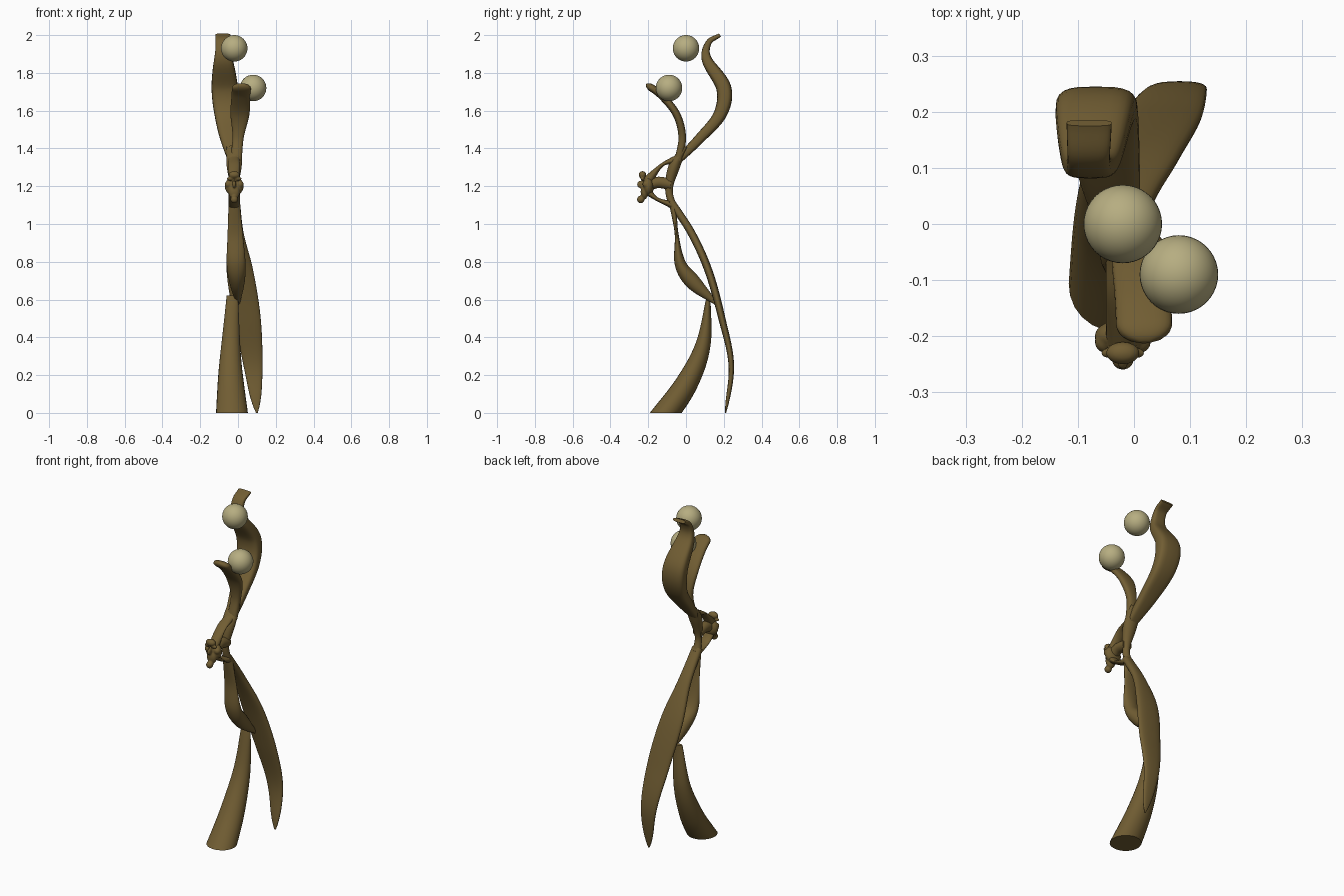
import bpy, bmesh, math
from mathutils import Vector, Matrix

if "Cube" in bpy.data.objects:
    bpy.data.objects.remove(bpy.data.objects["Cube"])


def material(name, red, green, blue):
    mat = bpy.data.materials.new(name)
    mat.use_nodes = True
    color = (red, green, blue, 1)
    mat.diffuse_color = color
    mat.node_tree.nodes["Principled BSDF"].inputs["Base Color"].default_value = color
    return mat


bronze = material("bronze brown", .165, .11, .033)
cream = material("pale cream", .47, .42, .22)


def finish(name, bm, mat):
    """Turn the bmesh into a smooth-shaded object with one material."""
    bmesh.ops.recalc_face_normals(bm, faces=bm.faces)
    mesh = bpy.data.meshes.new(name)
    bm.to_mesh(mesh)
    bm.free()
    mesh.materials.append(mat)
    ob = bpy.data.objects.new(name, mesh)
    bpy.context.collection.objects.link(ob)
    bpy.ops.object.select_all(action="DESELECT")
    ob.select_set(True)
    bpy.context.view_layer.objects.active = ob
    bpy.ops.object.shade_smooth_by_angle(angle=math.radians(50))
    return ob


def ball(bm, center, size):
    """Add an ellipsoid to the bmesh."""
    place = Matrix.Translation(center) @ Matrix.Diagonal(Vector(size).to_4d())
    bmesh.ops.create_uvsphere(bm, u_segments=40, v_segments=20, radius=1, matrix=place)


def spline(keys, t):
    """Catmull-Rom value at t in a list of evenly spaced keys."""
    padded = [keys[0] * 2 - keys[1], *keys, keys[-1] * 2 - keys[-2]]
    place = t * (len(keys) - 1)
    first = min(int(place), len(keys) - 2)
    u = place - first
    before, start, end, after = padded[first:first + 4]
    lead, trail = (end - before) / 2, (after - start) / 2
    ease = u * u * (3 - 2 * u)
    return (start * (1 - ease) + end * ease
            + lead * (u * (1 - u) ** 2) - trail * (u * u * (1 - u)))


def rounded(value, power):
    return math.copysign(abs(value) ** power, value)


def ribbon(name, side_path, sideways, width, thickness, power=1.0, round_tip=False):
    """Sweep a superellipse along a side path; the other lists vary along it."""
    steps, sides = 48, 24
    path = [Vector(point) for point in side_path]
    centers = []
    for i in range(steps + 1):
        y, z = spline(path, i / steps)
        centers.append(Vector((spline(sideways, i / steps), y, z)))
    bm = bmesh.new()
    rings = []
    for i, center in enumerate(centers):
        t = i / steps
        tangent = (centers[min(i + 1, steps)] - centers[max(i - 1, 0)]).normalized()
        across = (Vector((1, 0, 0)) - tangent * tangent.x).normalized()
        normal = tangent.cross(across)
        scale = 1
        if round_tip:
            scale = math.sqrt(max(.05, 1 - max(0, t * 10 - 9) ** 2))
        across *= spline(width, t) * scale
        normal *= spline(thickness, t) * scale
        ring = []
        for k in range(sides):
            angle = math.tau * k / sides
            offset = (across * rounded(math.cos(angle), power)
                      + normal * rounded(math.sin(angle), power))
            ring.append(bm.verts.new(center + offset))
        rings.append(ring)
    for lower, upper in zip(rings, rings[1:]):
        for k in range(sides):
            bm.faces.new((lower[k - 1], lower[k], upper[k], upper[k - 1]))
    bm.faces.new(rings[0])
    bm.faces.new(rings[-1])
    # Cut flat at the ground
    geometry = bm.verts[:] + bm.edges[:] + bm.faces[:]
    bmesh.ops.bisect_plane(bm, geom=geometry, plane_co=(0, 0, 0),
                           plane_no=(0, 0, 1), clear_inner=True)
    bmesh.ops.holes_fill(bm, edges=[e for e in bm.edges if e.is_boundary])
    return finish(name, bm, bronze)


# Flared front leg with a flat foot
ribbon("front_leg",
       side_path=[(-.15, -.06), (0, .15), (.09, .36), (.12, .62)],
       sideways=[-.03, -.04, -.03],
       width=[.09, .07, .05, .03],
       thickness=[.07, .06, .04, .01])

# Long leaf forming the back and the rear leg
ribbon("back_leaf_leg",
       side_path=[(-.08, 1.12), (.03, .95), (.12, .75), (.19, .5), (.24, .25), (.21, 0)],
       sideways=[-.02, -.01, .01, .05, .08, .1],
       width=[.03, .04, .07, .07, .05, .02],
       thickness=[.02, .02, .01],
       power=.8, round_tip=True)

# Scooped front strand of the torso
ribbon("front_torso_strand",
       side_path=[(-.07, 1.11), (-.05, .95), (-.03, .79), (.04, .69), (.16, .58)],
       sideways=[-.02, 0],
       width=[.03, .04, .05, .04, .01],
       thickness=[.02, .01, .03, .04, .01])

# Neck joining the torso and the horns
ribbon("neck",
       side_path=[(-.06, 1.07), (-.09, 1.18), (-.06, 1.31), (0, 1.41)],
       sideways=[-.02, -.02],
       width=[.03, .02, .04, .04],
       thickness=[.02, .02, .03, .01])

# Tall rear horn with a curled, squared tip
ribbon("rear_horn",
       side_path=[(-.05, 1.33), (.07, 1.45), (.18, 1.58), (.2, 1.72),
                  (.11, 1.87), (.12, 1.96), (.18, 2)],
       sideways=[-.02, -.05, -.07, -.08, -.08],
       width=[.03, .06, .07, .04, .04],
       thickness=[.02, .03, .04, .02, .01],
       power=.6)

# Shorter forward horn with a rounded tip
ribbon("front_horn",
       side_path=[(-.04, 1.34), (-.02, 1.46), (-.05, 1.58), (-.13, 1.68), (-.21, 1.74)],
       sideways=[-.01, .01, .02],
       width=[.03, .03, .05, .05, .05],
       thickness=[.02, .02],
       power=.8, round_tip=True)

# Open struts holding the mask to the neck
struts = {
    "upper_strut": ([(-.21, 1.22), (-.13, 1.31), (-.06, 1.34)], [.03, .01, .02]),
    "middle_strut": ([(-.21, 1.2), (-.15, 1.22), (-.08, 1.21)], [.03, .03, .03]),
    "lower_strut": ([(-.2, 1.17), (-.15, 1.13), (-.07, 1.1)], [.02, .01, .02]),
}
for name, (side_path, thickness) in struts.items():
    ribbon(name, side_path, [-.02, -.02], [.03, .03], thickness)

# Narrow mask face: skull, brow, nose, muzzle and chin, then paired cheeks and lids
middle = -.02
bm = bmesh.new()
ball(bm, (middle, -.2, 1.2), (.05, .03, .05))
ball(bm, (middle, -.23, 1.26), (.03, .02, .02))
ball(bm, (middle, -.24, 1.21), (.01, .02, .02))
ball(bm, (middle, -.22, 1.17), (.03, .02, .04))
ball(bm, (middle, -.24, 1.13), (.02, .02, .02))
for side in (-1, 1):
    ball(bm, (middle + side * .03, -.21, 1.21), (.02, .02, .02))
    ball(bm, (middle + side * .02, -.23, 1.24), (.02, .01, .01))
face = finish("mask_face", bm, bronze)
blend = face.modifiers.new("Blend", "REMESH")
blend.mode = "VOXEL"
blend.voxel_size = .004
blend.use_smooth_shade = True
soften = face.modifiers.new("Soften", "SMOOTH")
soften.iterations = 4

# Floating balls beside the horns
for name, center in (("upper_ball", (-.02, 0, 1.93)), ("lower_ball", (.08, -.09, 1.72))):
    bm = bmesh.new()
    ball(bm, center, (.07, .07, .07))
    finish(name, bm, cream)
